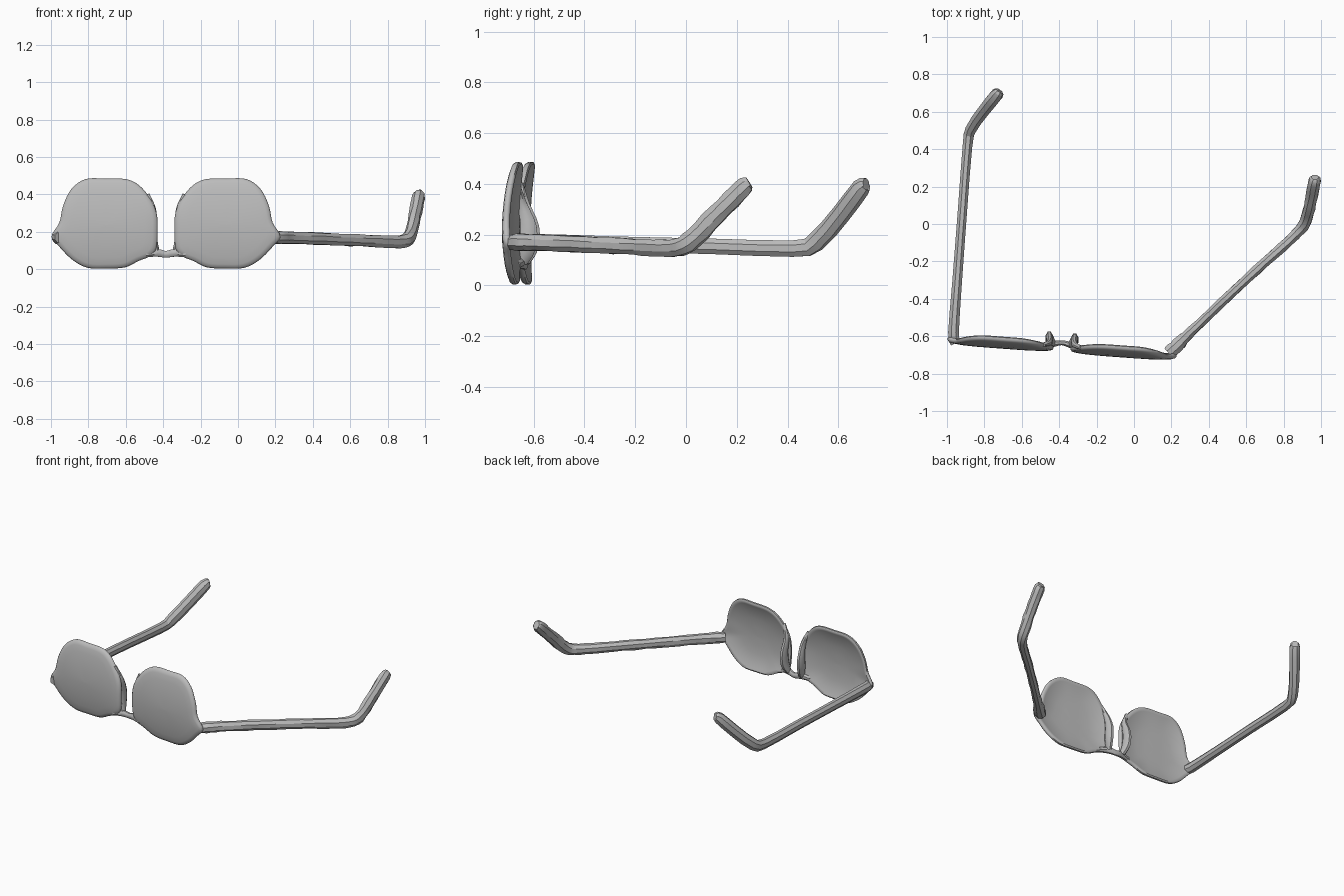
import bpy, bmesh, math, random
from mathutils import Vector

if "Cube" in bpy.data.objects:
    bpy.data.objects.remove(bpy.data.objects["Cube"])

random.seed(4)
grey = bpy.data.materials.new("warm grey")
grey.diffuse_color = (0.5, 0.5, 0.5, 1)
grey.use_nodes = True
grey.node_tree.nodes["Principled BSDF"].inputs["Base Color"].default_value = grey.diffuse_color

MID_X, FRONT_Y, SLOPE = -0.385, -0.69, -0.073


def place(u, v, z):
    """Front-frame coordinates (u along frame, v backwards) to world."""
    return Vector((MID_X + u, FRONT_Y + SLOPE * u + v, z))


def spline(points, steps, closed=False):
    """Catmull-Rom resampling of tuples of any size."""
    n, out = len(points), []
    for i in range(n if closed else n - 1):
        if closed:
            q = [points[(i + k) % n] for k in (-1, 0, 1, 2)]
        else:
            q = [points[min(max(i + k, 0), n - 1)] for k in (-1, 0, 1, 2)]
        for s in range(steps):
            t = s / steps
            out.append(tuple(0.5 * (2 * b + (c - a) * t + (2 * a - 5 * b + 4 * c - d) * t * t
                                    + (3 * b - a - 3 * c + d) * t ** 3) for a, b, c, d in zip(*q)))
    if not closed:
        out.append(tuple(points[-1]))
    return out


def skin(name, rings, angle):
    """Closed surface through equal rings, capped at both ends."""
    bm = bmesh.new()
    rows = [[bm.verts.new(p) for p in r] for r in rings]
    n = len(rows[0])
    for a, b in zip(rows, rows[1:]):
        for i in range(n):
            bm.faces.new((a[i], a[(i + 1) % n], b[(i + 1) % n], b[i]))
    bm.faces.new(rows[0][::-1])
    bm.faces.new(rows[-1])
    bmesh.ops.recalc_face_normals(bm, faces=bm.faces)
    me = bpy.data.meshes.new(name)
    bm.to_mesh(me)
    bm.free()
    ob = bpy.data.objects.new(name, me)
    me.materials.append(grey)
    bpy.context.collection.objects.link(ob)
    bpy.ops.object.select_all(action='DESELECT')
    ob.select_set(True)
    bpy.context.view_layer.objects.active = ob
    bpy.ops.object.shade_smooth_by_angle(angle=math.radians(angle))
    return ob


def tube(name, path, steps, ref=(0, 0, 1), sides=8, jitter=0.0, angle=30):
    """Sweep an oval along path points (x, y, z, half width, half height)."""
    pts = spline(path, steps)
    rings = []
    for i, p in enumerate(pts):
        a, b = pts[max(i - 1, 0)], pts[min(i + 1, len(pts) - 1)]
        t = (Vector(b[:3]) - Vector(a[:3])).normalized()
        side = t.cross(Vector(ref)).normalized()
        up = side.cross(t)
        ring = []
        for k in range(sides):
            ang = 2 * math.pi * (k + 0.5) / sides
            r = 1 + random.uniform(-jitter, jitter)
            ring.append(Vector(p[:3]) + side * math.cos(ang) * p[3] * r + up * math.sin(ang) * p[4] * r)
        rings.append(ring)
    return skin(name, rings, angle)


# Lens outline (u, z), with a pointed outer corner for the hinge
OUTLINE = [(0.215, 0.482), (0.325, 0.485), (0.43, 0.482), (0.505, 0.43), (0.55, 0.34),
           (0.57, 0.25), (0.612, 0.175), (0.57, 0.12), (0.50, 0.05), (0.42, 0.008),
           (0.32, 0.004), (0.22, 0.01), (0.145, 0.045), (0.085, 0.07), (0.052, 0.11),
           (0.045, 0.2), (0.05, 0.30), (0.085, 0.38), (0.145, 0.45)]
CU, CZ = 0.32, 0.235


def lens(name, sign):
    edge = spline(OUTLINE, 4, closed=True)

    def ring(s, off):
        out = []
        for u, z in edge:
            uu, zz = CU + (u - CU) * s, CZ + (z - CZ) * s
            bulge = 0.032 * ((zz - 0.22) / 0.25) ** 2 + 0.01 * ((uu - CU) / 0.28) ** 4
            out.append(place(sign * uu, bulge + off, zz))
        return out
    # front skin, rounded rim, then the hollow back
    section = [(0.02, 0), (0.25, 0), (0.5, 0), (0.75, 0), (0.9, 0.001), (0.97, 0.004),
               (1.0, 0.013), (0.995, 0.024), (0.96, 0.031), (0.9, 0.029), (0.78, 0.022),
               (0.5, 0.018), (0.25, 0.018), (0.02, 0.018)]
    skin(name, [ring(s, o) for s, o in section], 50)


for side, sign in (("left", -1), ("right", 1)):
    lens(side + "_lens", sign)
    # Nose pad: ridge sweeping backwards along the inner lens edge
    pad = [(0.10, 0.035, 0.40, 0.008, 0.012), (0.068, 0.05, 0.32, 0.02, 0.016),
           (0.068, 0.075, 0.23, 0.034, 0.02), (0.066, 0.07, 0.15, 0.036, 0.022),
           (0.05, 0.05, 0.09, 0.02, 0.018)]
    tube(side + "_nose_pad", [(*place(sign * u, v, z), w, h) for u, v, z, w, h in pad],
         3, ref=(1, 0, 0), angle=40)

# Bridge between the lenses
bridge = [(-0.11, 0.03, 0.08, 0.018, 0.018), (-0.05, 0.045, 0.088, 0.018, 0.022),
          (0, 0.055, 0.08, 0.014, 0.019), (0.05, 0.045, 0.088, 0.018, 0.022),
          (0.11, 0.03, 0.08, 0.018, 0.018)]
tube("bridge", [(*place(u, v, z), w, h) for u, v, z, w, h in bridge], 3, angle=40)

# Temples with bent ear tips; the right one is folded outwards and rougher
tube("left_temple", [
    (-0.955, -0.635, 0.17, 0.03, 0.03), (-0.965, -0.58, 0.17, 0.031, 0.036),
    (-0.945, -0.3, 0.163, 0.028, 0.033), (-0.915, 0.1, 0.154, 0.027, 0.033),
    (-0.89, 0.42, 0.145, 0.028, 0.035), (-0.87, 0.51, 0.17, 0.032, 0.04),
    (-0.80, 0.61, 0.28, 0.035, 0.04), (-0.735, 0.69, 0.385, 0.036, 0.038),
    (-0.72, 0.71, 0.40, 0.022, 0.024)], 2, angle=25)
tube("right_temple", [
    (0.185, -0.69, 0.17, 0.036, 0.032), (0.235, -0.645, 0.17, 0.038, 0.036),
    (0.31, -0.57, 0.168, 0.028, 0.034), (0.5, -0.39, 0.161, 0.027, 0.034),
    (0.7, -0.205, 0.152, 0.028, 0.034), (0.86, -0.06, 0.147, 0.03, 0.036),
    (0.915, 0.01, 0.17, 0.033, 0.04), (0.945, 0.12, 0.28, 0.034, 0.04),
    (0.965, 0.225, 0.385, 0.035, 0.038), (0.968, 0.25, 0.405, 0.022, 0.024)],
    4, jitter=0.08, angle=25)
